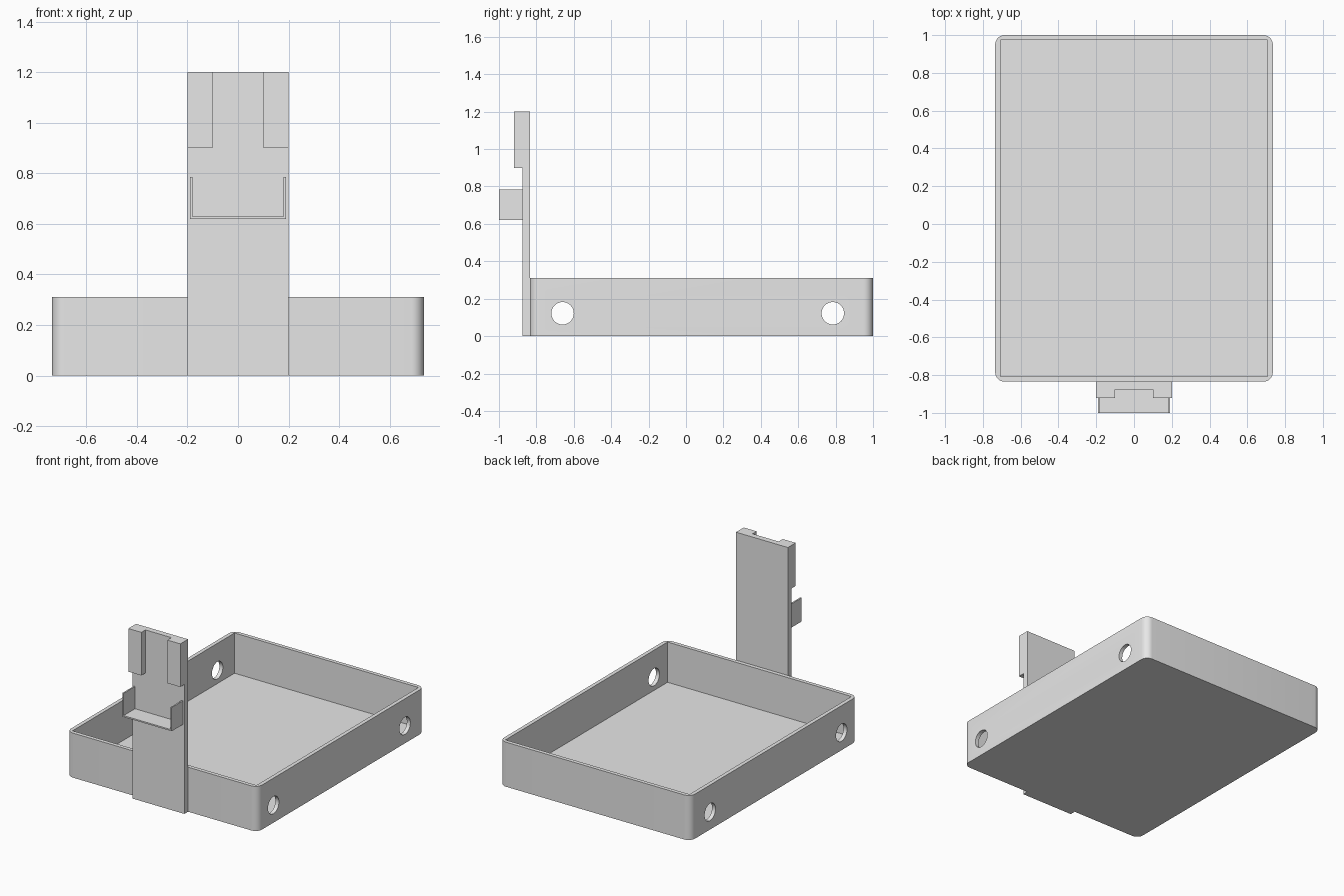
import bpy, bmesh
from mathutils import Matrix, Vector

cube = bpy.data.objects.get("Cube")
if cube:
    bpy.data.objects.remove(cube, do_unlink=True)

# Single plain grey for the whole model
grey = bpy.data.materials.new("plain_grey")
grey.use_nodes = True
colour = (0.8, 0.8, 0.8, 1)
grey.diffuse_color = colour
grey.node_tree.nodes["Principled BSDF"].inputs["Base Color"].default_value = colour


def add_object(name, bm):
    mesh = bpy.data.meshes.new(name)
    bm.normal_update()
    bm.to_mesh(mesh)
    bm.free()
    mesh.materials.append(grey)
    obj = bpy.data.objects.new(name, mesh)
    bpy.context.collection.objects.link(obj)
    return obj


def box(name, low, high, corner=0):
    """Box between two corners, with optional rounded upright edges."""
    low, high = Vector(low), Vector(high)
    bm = bmesh.new()
    bmesh.ops.create_cube(bm, size=1)
    for v in bm.verts:
        v.co = (low + high) / 2 + v.co * (high - low)
    if corner:
        upright = [e for e in bm.edges
                   if abs(e.verts[0].co.z - e.verts[1].co.z) > 0.01]
        bmesh.ops.bevel(bm, geom=upright, offset=corner, segments=8,
                        profile=0.5, affect='EDGES')
    return add_object(name, bm)


def cut(target, cutter):
    mod = target.modifiers.new(cutter.name, 'BOOLEAN')
    mod.operation = 'DIFFERENCE'
    mod.solver = 'EXACT'
    mod.object = cutter
    cutter.hide_render = True
    bpy.context.view_layer.objects.active = target
    bpy.ops.object.modifier_apply(modifier=mod.name)
    bpy.data.objects.remove(cutter, do_unlink=True)


# Open tray with rounded outer corners and a square-cornered inside
W, FRONT, BACK, H, WALL = 0.735, -0.835, 1.0, 0.31, 0.027
tray = box("tray", (-W, FRONT, 0), (W, BACK, H), corner=0.05)
cut(tray, box("tray_hollow", (-W + WALL, FRONT + WALL, 0.03),
              (W - WALL, BACK - WALL, H + 0.1)))

# Round holes through both side walls
for y in (-0.66, 0.785):
    bm = bmesh.new()
    bmesh.ops.create_cone(bm, cap_ends=True, segments=40, radius1=0.06,
                          radius2=0.06, depth=2,
                          matrix=Matrix.Translation((0, y, 0.122))
                          @ Matrix.Rotation(1.5707963, 4, 'Y'))
    cut(tray, add_object("side_hole", bm))

bpy.ops.object.select_all(action='DESELECT')
tray.select_set(True)
bpy.context.view_layer.objects.active = tray
bpy.ops.object.shade_smooth_by_angle()

# Upright post on the front wall
POST = -0.875
box("post", (-0.2, POST, 0), (0.2, FRONT, 1.2))

# Thick rails at the top and the cradle sides, mirrored left and right
for side, s in (("left", 1), ("right", -1)):
    for part, x0, x1, y, z0, z1 in (
            ("top_rail", 0.1, 0.2, -0.92, 0.9, 1.2),
            ("cradle_side", 0.18, 0.19, -1.0, 0.62, 0.785)):
        a, b = sorted((s * x0, s * x1))
        box(f"{part}_{side}", (a, y, z0), (b, POST, z1))

# Thin shelf of the cradle
box("cradle_shelf", (-0.18, -1.0, 0.62), (0.18, POST, 0.63))
